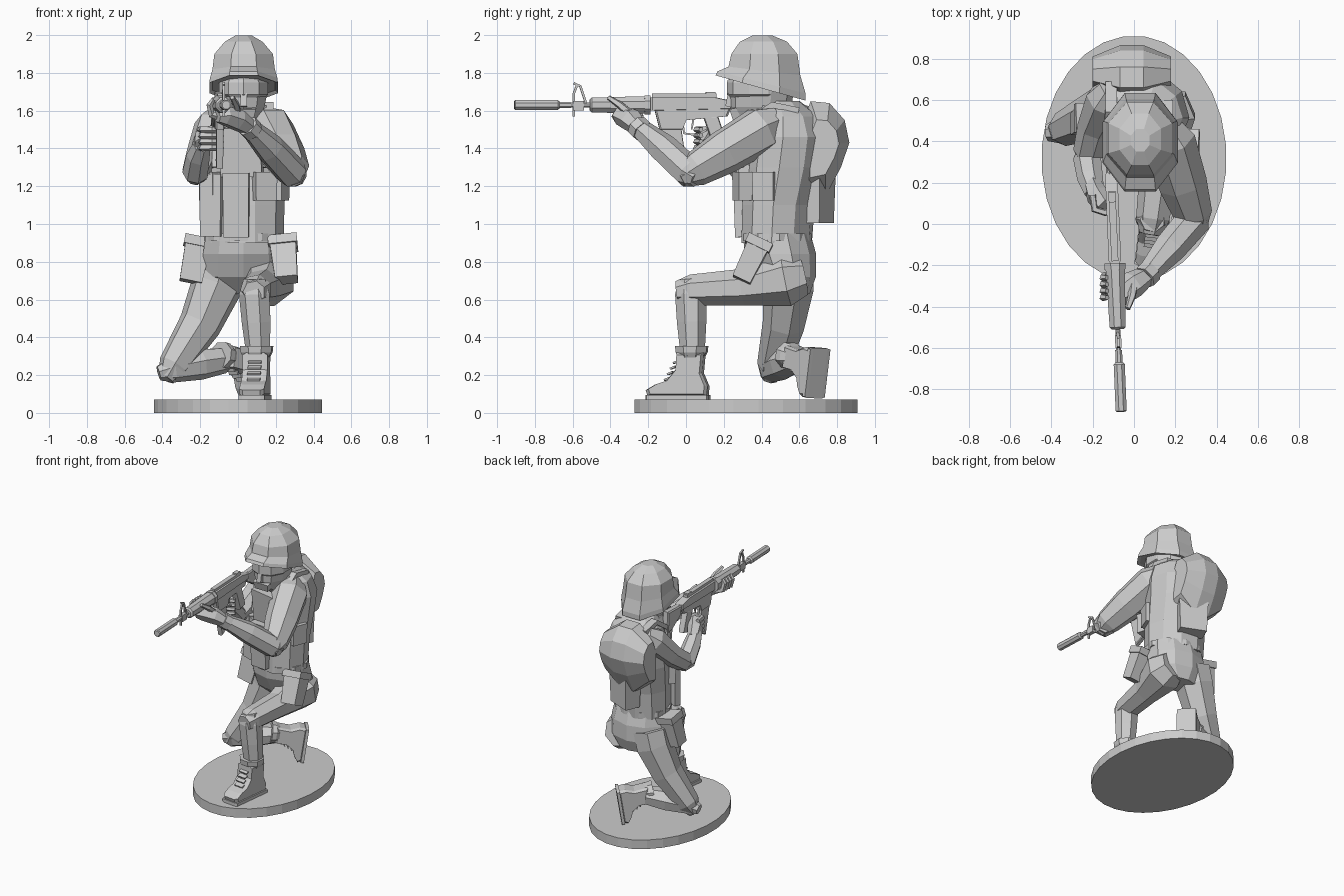
import bpy, bmesh
from math import sin, cos, pi
from mathutils import Vector, Matrix, Euler

I = Matrix.Identity(4)

def skin(name, loops, M=I):
    """Bridge equal-length point loops and cap both ends."""
    bm = bmesh.new()
    rows = [[bm.verts.new(M @ Vector(p)) for p in lp] for lp in loops]
    n = len(rows[0])
    for a, b in zip(rows, rows[1:]):
        for i in range(n):
            j = (i + 1) % n
            bm.faces.new((a[i], a[j], b[j], b[i]))
    bm.faces.new(rows[0][::-1])
    bm.faces.new(rows[-1])
    bmesh.ops.recalc_face_normals(bm, faces=bm.faces)
    me = bpy.data.meshes.new(name)
    bm.to_mesh(me)
    bm.free()
    ob = bpy.data.objects.new(name, me)
    bpy.context.collection.objects.link(ob)
    return ob

def stack(name, rings, n=8, yaw=0):
    """Horizontal rings (x, y, z, rx, ry, tilt) stacked upward."""
    loops = []
    for x, y, z, rx, ry, tilt in rings:
        lp = []
        for i in range(n):
            a = 2 * pi * (i + .5) / n
            k = 1 / cos(pi / n)
            p = Vector((rx * k * cos(a), ry * k * sin(a), 0))
            p.rotate(Euler((0, 0, yaw)))
            lp.append((x + p.x, y + p.y, z + tilt * p.y))
        loops.append(lp)
    return skin(name, loops)

def limb(name, pts, n=7, ref=(1, 0, 0), M=I, flat=1):
    """Tube through (x, y, z, r) points."""
    P = [Vector(p[:3]) for p in pts]
    loops = []
    for k, c in enumerate(P):
        t = (P[min(k + 1, len(P) - 1)] - P[max(k - 1, 0)]).normalized()
        r = Vector(ref)
        u = (r - t * r.dot(t)).normalized()
        v = t.cross(u)
        loops.append([c + pts[k][3] * (u * cos(2 * pi * (i + .5) / n) + v * flat * sin(2 * pi * (i + .5) / n))
                      for i in range(n)])
    return skin(name, loops, M)

def slab(name, prof, w, M=I, inset=.88, mid=.7):
    """(y, z) profile extruded across x, with chamfered sides."""
    cy = sum(p[0] for p in prof) / len(prof)
    cz = sum(p[1] for p in prof) / len(prof)
    return skin(name, [[(x, cy + (y - cy) * s, cz + (z - cz) * s) for y, z in prof]
                       for x, s in ((-w, inset), (-w * mid, 1), (w * mid, 1), (w, inset))], M)

def box(name, loc, size, rot=(0, 0, 0), taper=1.0, M=I):
    sx, sy, sz = (s / 2 for s in size)
    T = M @ Matrix.Translation(loc) @ Euler(rot).to_matrix().to_4x4()
    sq = ((-1, -1), (1, -1), (1, 1), (-1, 1))
    return skin(name, [[(a * sx * k, b * sy * k, z) for a, b in sq] for k, z in ((taper, -sz), (1, sz))], T)

# Base disc
stack("base", [(0, .318, z, .445, .59, 0) for z in (0, .07)], 28)

# Torso: hips, jacket, chest turned toward the aiming side
YAW = -.4
stack("hips", [(.04, .56, .63, .13, .09, 0), (.03, .53, .72, .22, .15, 0),
               (.03, .5, .84, .215, .18, 0), (.03, .48, .95, .2, .17, 0)], 10)
stack("jacket", [(.03, .48, .9, .205, .175, 0), (.03, .49, 1.1, .21, .18, 0), (.03, .52, 1.3, .22, .2, 0),
                 (.04, .54, 1.46, .22, .2, 0), (.04, .54, 1.57, .19, .16, 0), (.03, .5, 1.65, .1, .1, 0)],
      10, YAW)
stack("belt", [(.03, .48, z, .21, .18, 0) for z in (.91, .95)], 10, YAW * .5)

# Vest panels and pouches
box("vest_front_panel", (-.01, .285, 1.1), (.14, .05, .34), (.03, 0, -.1), .95)
box("vest_side_panel", (-.14, .36, 1.1), (.12, .05, .33), (0, 0, -.35), .95)
box("chest_plate", (.02, .32, 1.38), (.22, .06, .26), (.1, 0, -.2))
for i, (x, y, a) in enumerate(((.14, .3, .3), (.215, .42, 1.2), (-.14, .4, -.9))):
    box(f"ammo_pouch_{i}", (x, y, 1.2), (.12, .08, .15), (0, 0, a), .95)
box("back_pouch", (.04, .69, 1.14), (.22, .13, .27), (0, 0, YAW), .9)
slab("backpack", [(.6, 1.12), (.74, 1.15), (.82, 1.3), (.865, 1.43), (.84, 1.55), (.76, 1.64), (.66, 1.65), (.6, 1.5)],
     .19, Matrix.Translation((-.01, 0, 0)), .58, .3)
for s, x in (("left", .16), ("right", -.11)):
    o = -.33 * (x - .03)
    limb(f"strap_{s}", [(x, .33 + o, 1.3, .04), (x, .37 + o, 1.54, .04), (x, .5 + o, 1.63, .04),
                        (x, .64 + o, 1.6, .04)], 4, flat=.6)

# Hip pouches with lids
for s, x, y, pitch, tilt in (("left", .245, .35, -.45, -.1), ("right", -.225, .5, -.15, .2)):
    T = Matrix.Translation((x, y, .82)) @ Euler((pitch, tilt, 0)).to_matrix().to_4x4()
    box(f"hip_pouch_{s}", (0, 0, -.02), (.14, .12, .22), taper=.85, M=T)
    box(f"hip_pouch_lid_{s}", (0, 0, .085), (.155, .14, .05), M=T)

# Legs
limb("left_thigh", [(.15, .62, .73, .11), (.16, .53, .71, .15), (.13, .3, .665, .1), (.095, .03, .65, .085),
                    (.085, -.045, .64, .06)])
limb("left_shin", [(.09, .02, .71, .06), (.09, .025, .63, .085), (.1, .03, .48, .08), (.11, .035, .3, .065)])
limb("right_thigh", [(-.08, .55, .8, .14), (-.11, .55, .68, .14), (-.2, .52, .47, .115), (-.34, .46, .25, .085),
                     (-.38, .44, .18, .045)], ref=(0, 1, 0))
limb("right_shin", [(-.42, .44, .21, .04), (-.35, .45, .23, .07), (-.2, .52, .26, .085), (-.07, .58, .28, .07)],
     ref=(0, 0, 1))

# Boots: one builder, two placements
def boot(side, M):
    slab(f"{side}_boot", [(-.24, .02), (-.25, .05), (-.2, .08), (-.14, .1), (-.09, .16), (-.085, .25), (.06, .25),
                          (.05, .14), (.08, .07), (.075, .02)], .066, M, .9)
    slab(f"{side}_sole", [(-.25, 0), (-.25, .025), (.085, .025), (.085, 0)], .07, M, .95)
    limb(f"{side}_boot_cuff", [(0, -.01, .22, .07), (0, -.01, .25, .088), (0, -.01, .285, .092)], 8, M=M)
    for i in range(4):
        box(f"{side}_lace_{i}", (0, -.14 + .016 * i, .11 + .03 * i), (.07, .03, .01), (.4, 0, 0), M=M)

boot("left", Matrix.Translation((.1, .04, .07)) @ Matrix.Rotation(-.12, 4, 'Z'))
Yb = Vector((.1, .12, 1)).normalized()
Zb = Vector((-.72, -.62, .1))
Zb = (Zb - Yb * Zb.dot(Yb)).normalized()
R = Matrix((Yb.cross(Zb), Yb, Zb)).transposed().to_4x4()
boot("right", Matrix.Translation((.1, .705, .275)) @ R @ Matrix.Diagonal((1, .8, .9, 1)))

# Arms
limb("left_upper_arm", [(.13, .48, 1.54, .09), (.17, .4, 1.5, .13), (.235, .2, 1.38, .12), (.285, .05, 1.29, .095),
                        (.3, -.03, 1.24, .05)], ref=(0, 0, 1))
limb("left_forearm", [(.32, .06, 1.24, .05), (.29, .02, 1.27, .085), (.17, -.12, 1.4, .08), (.05, -.26, 1.52, .05)],
     ref=(0, 0, 1))
limb("left_cuff", [(.08, -.23, 1.49, .06), (.05, -.26, 1.52, .06)], ref=(0, 0, 1))
limb("right_upper_arm", [(-.1, .66, 1.57, .07), (-.13, .6, 1.51, .105), (-.19, .47, 1.37, .085),
                         (-.22, .35, 1.28, .075), (-.225, .31, 1.24, .045)])
limb("right_forearm", [(-.225, .38, 1.24, .04), (-.225, .32, 1.27, .07), (-.21, .22, 1.36, .065),
                       (-.19, .15, 1.42, .05)])

# Rifle, built on its own axis then turned slightly
G = Matrix.Translation((-.1, 0, 0)) @ Matrix.Rotation(.042, 4, 'Z')
Z = 1.63

def barrel(name, segs, n=8):
    limb(name, [(0, y, Z, r) for y, r in segs], n, M=G)

barrel("suppressor", [(-.91, .022), (-.905, .029), (-.68, .029), (-.67, .02)])
barrel("barrel", [(-.68, .013), (-.48, .013)])
barrel("barrel_collar", [(-.67, .018), (-.61, .018)])
barrel("handguard", [(-.51, .03), (-.5, .042), (-.23, .05), (-.22, .05)])
barrel("handguard_ring", [(-.22, .055), (-.19, .055)])
slab("upper_receiver", [(-.19, 1.6), (-.19, 1.67), (.16, 1.67), (.25, 1.65), (.25, 1.61)], .03, G, .95)
slab("lower_receiver", [(-.17, 1.62), (.24, 1.62), (.22, 1.57), (.0, 1.55), (-.02, 1.5), (-.14, 1.5)], .024, G, .95)
box("top_rail", (0, -.01, 1.68), (.034, .34, .02), M=G)
slab("magazine", [(-.14, 1.54), (-.03, 1.54), (-.0, 1.33), (-.08, 1.29)], .018, G, .95)
slab("grip", [(.09, 1.57), (.17, 1.57), (.22, 1.42), (.15, 1.4)], .022, G)
limb("trigger_guard", [(0, -.02, 1.55, .008), (0, -.01, 1.48, .008), (0, .06, 1.47, .008), (0, .11, 1.5, .008)], 4, M=G)
limb("trigger", [(0, .04, 1.56, .007), (0, .03, 1.5, .006)], 4, M=G)
barrel("buffer_tube", [(.23, .024), (.36, .024)])
slab("stock", [(.24, 1.65), (.42, 1.66), (.43, 1.5), (.38, 1.5), (.25, 1.58)], .025, G)
box("rear_sight", (0, .13, 1.69), (.035, .05, .02), M=G)

# Open front sight frame
box("front_sight_block", (0, -.57, 1.625), (.03, .06, .05), M=G)
for i, pts in enumerate((((-.595, 1.57), (-.595, 1.69), (-.575, 1.74)), ((-.53, 1.64), (-.56, 1.73), (-.595, 1.745)))):
    limb(f"front_sight_frame_{i}", [(0, y, z, .009) for y, z in pts], 4, M=G)

# Hands and fingers
limb("left_hand", [(.06, -.25, 1.51, .045), (0, -.29, 1.55, .06), (-.07, -.34, 1.575, .055), (-.11, -.36, 1.57, .035)],
     6, ref=(0, 0, 1), flat=1.1)
for i in range(4):
    y = -.24 - i * .032
    limb(f"left_finger_{i}", [(-.08, y, 1.56, .02), (-.14, y - .01, 1.58, .02), (-.15, y - .02, 1.63, .018),
                              (-.13, y - .02, 1.66, .012)], 5, ref=(0, 1, 0))
limb("left_thumb", [(0, -.28, 1.57, .025), (-.01, -.35, 1.63, .02), (-.03, -.41, 1.67, .013)], 5)
limb("right_hand", [(-.2, .19, 1.4, .045), (-.18, .14, 1.45, .055), (-.14, .09, 1.48, .045)], 6, flat=1.1)
for i in range(4):
    z = 1.5 - i * .032
    limb(f"right_finger_{i}", [(-.2, .14, z, .018), (-.19, .07, z, .019), (-.14, .055, z, .018), (-.08, .08, z, .014)],
         5, ref=(0, 0, 1))

# Head, goggles, scarf
stack("head", [(.03, .44, 1.5, .085, .085, 0), (.03, .4, 1.56, .08, .13, 0), (.03, .395, 1.62, .11, .155, 0),
               (.03, .4, 1.72, .13, .165, 0), (.03, .4, 1.84, .13, .165, 0)], 10)
box("nose", (.03, .235, 1.655), (.035, .04, .07), (-.2, 0, 0))
stack("goggles", [(.03, .385, 1.67, .11, .15, 0), (.03, .385, 1.685, .13, .16, 0), (.03, .385, 1.75, .13, .16, 0),
                  (.03, .385, 1.765, .12, .155, 0)], 10)
box("scarf", (.03, .27, 1.585), (.13, .07, .06), (.2, 0, 0), .8)
stack("collar", [(.03, .47, 1.53, .15, .13, 0), (.03, .46, 1.62, .12, .11, -.15)], 8)

# Helmet: flared brim low at the back, faceted dome
stack("helmet", [(.03, .405, 1.73, .165, .22, -.25), (.03, .395, 1.72, .182, .238, -.28), (.03, .4, 1.75, .178, .233, -.25),
                 (.03, .415, 1.81, .165, .19, -.12), (.03, .415, 1.9, .155, .175, 0), (.03, .41, 1.965, .1, .125, 0),
                 (.03, .405, 1.997, .045, .055, 0)], 8)
